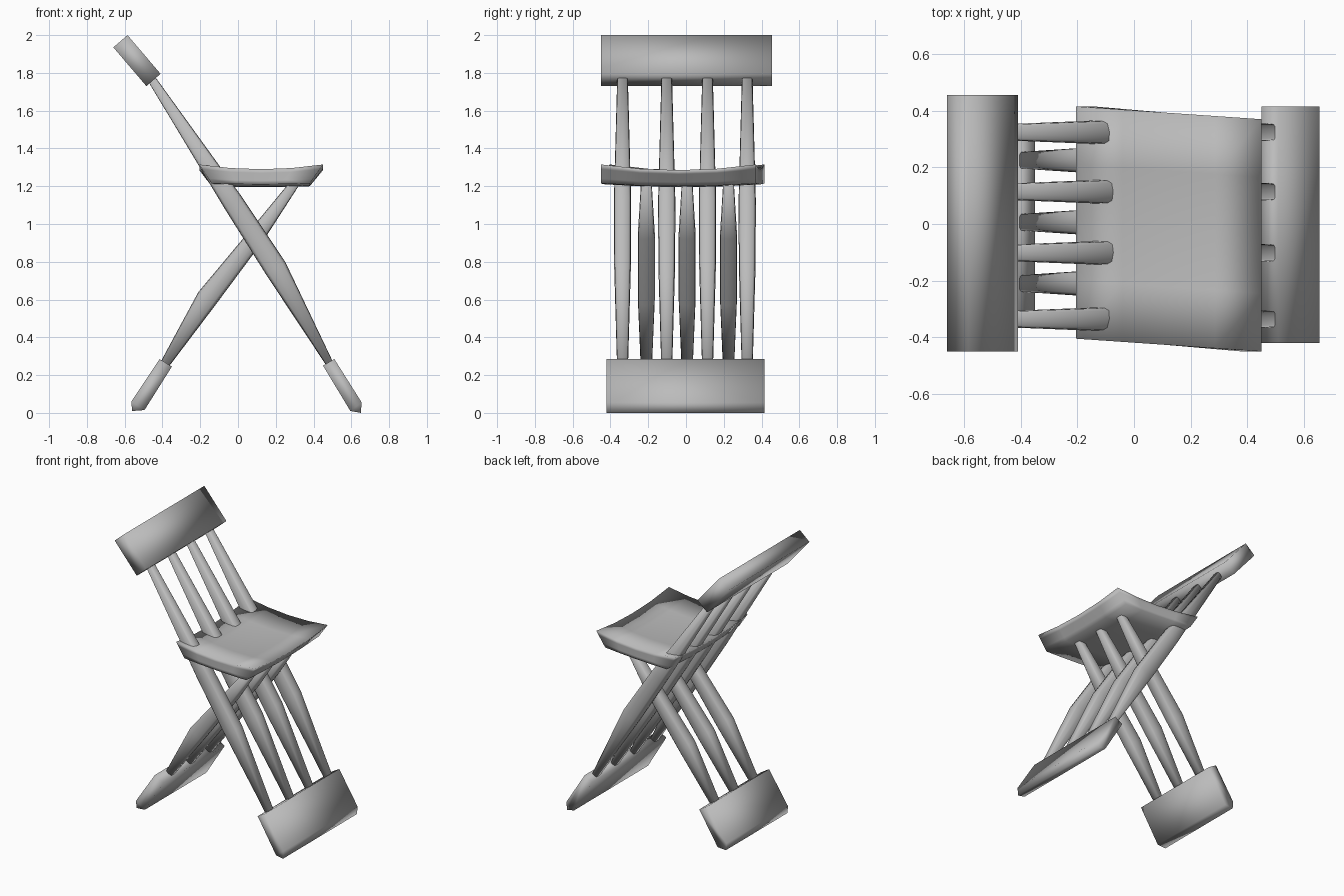
import bpy
import bmesh
import math

cube = bpy.data.objects.get("Cube")
if cube:
    bpy.data.objects.remove(cube, do_unlink=True)

# single plain grey finish
grey = bpy.data.materials.new("plain_grey")
grey.use_nodes = True
grey.diffuse_color = (0.5, 0.5, 0.5, 1)
grey.node_tree.nodes["Principled BSDF"].inputs["Base Color"].default_value = (0.5, 0.5, 0.5, 1)


def finish(name, bm):
    bmesh.ops.recalc_face_normals(bm, faces=bm.faces)
    for f in bm.faces:
        f.smooth = True
    mesh = bpy.data.meshes.new(name)
    bm.to_mesh(mesh)
    bm.free()
    mesh.materials.append(grey)
    obj = bpy.data.objects.new(name, mesh)
    bpy.context.collection.objects.link(obj)
    return obj


def loft(name, rings):
    """Bridge matching rings of points and cap both ends."""
    bm = bmesh.new()
    loops = [[bm.verts.new(p) for p in ring] for ring in rings]
    n = len(loops[0])
    for a, b in zip(loops, loops[1:]):
        for i in range(n):
            j = (i + 1) % n
            bm.faces.new((a[i], a[j], b[j], b[i]))
    bm.faces.new(loops[0])
    bm.faces.new(loops[-1])
    return finish(name, bm)


def board(name, profile, y0, y1):
    """Straight bar: an x-z profile extruded along y."""
    return loft(name, [[(x, y, z) for x, z in profile] for y in (y0, y1)])


def soft(c):
    return math.copysign(abs(c) ** 0.5, c)


def spindle(name, stations, y):
    """Tapered bar; each station gives its upper and lower edge and half width."""
    rings = []
    for (ux, uz), (lx, lz), half in stations:
        ring = []
        for k in range(12):
            a = math.tau * k / 12
            t = 0.5 + 0.5 * soft(math.sin(a))
            ring.append((lx + (ux - lx) * t, y + half * soft(math.cos(a)), lz + (uz - lz) * t))
        rings.append(ring)
    return loft(name, rings)


# head board and the two foot boards
board("backrest", [(-0.66, 1.935), (-0.585, 2.0), (-0.41, 1.795), (-0.485, 1.73)], -0.45, 0.455)
board("long_frame_foot",
      [(0.45, 0.25), (0.51, 0.285), (0.655, 0.055), (0.65, 0.0), (0.595, 0.01)], -0.42, 0.415)
board("short_frame_foot",
      [(-0.415, 0.285), (-0.35, 0.245), (-0.495, 0.015), (-0.56, 0.01), (-0.565, 0.06)],
      -0.345, 0.35)

# four long spindles from foot to backrest
long_stations = [
    ((-0.45, 1.795), (-0.485, 1.77), 0.028),
    ((0.02, 1.145), (-0.07, 1.08), 0.046),
    ((0.25, 0.8), (0.15, 0.73), 0.044),
    ((0.51, 0.255), (0.475, 0.24), 0.029),
]
for i, y in enumerate((-0.336, -0.102, 0.114, 0.324)):
    spindle(f"long_spindle_{i + 1}", long_stations, y)

# three short spindles from foot to seat
short_stations = [
    ((0.285, 1.235), (0.33, 1.215), 0.028),
    ((0.07, 0.975), (0.14, 0.92), 0.045),
    ((-0.21, 0.64), (-0.12, 0.57), 0.045),
    ((-0.415, 0.26), (-0.37, 0.24), 0.03),
]
for i, y in enumerate((-0.21, 0.006, 0.225)):
    spindle(f"short_spindle_{i + 1}", short_stations, y)

# dished, slightly skewed seat with undercut front and back edges
bm = bmesh.new()
bmesh.ops.create_cube(bm, size=1)
bmesh.ops.subdivide_edges(bm, edges=bm.edges[:], cuts=3, use_grid_fill=True)
for v in bm.verts:
    u, s, w = v.co.x * 2, v.co.y * 2, v.co.z + 0.5
    x_top = 0.1225 + 0.3275 * u
    x_low = 0.12 + 0.26 * u
    z_top = 1.26 + 0.025 * u * u + 0.03 * s * s
    z_low = 1.195 + 0.015 * s * s + 0.005 * u * u
    skew = -0.0175 - 0.0225 * u
    v.co = (x_low + (x_top - x_low) * w, skew + 0.41 * s, z_low + (z_top - z_low) * w)
finish("seat", bm)
